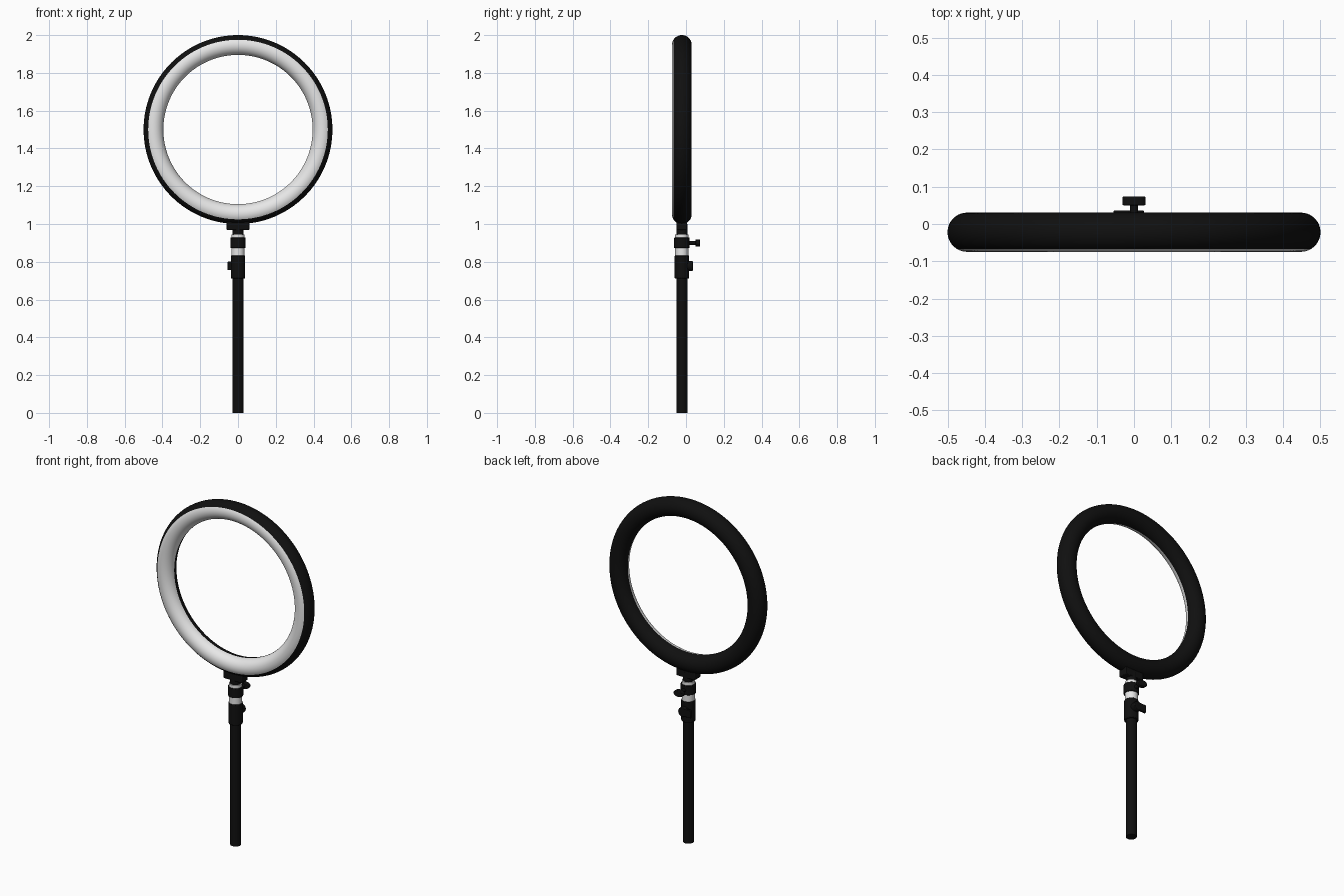
import bpy, math
from mathutils import Matrix, Vector

cube = bpy.data.objects.get("Cube")
if cube:
    bpy.data.objects.remove(cube, do_unlink=True)

AXIS_Y = -0.022   # depth of the pole and ring centre


def material(name, value):
    m = bpy.data.materials.new(name)
    m.use_nodes = True
    colour = (value, value, value, 1)
    m.diffuse_color = colour
    m.node_tree.nodes["Principled BSDF"].inputs["Base Color"].default_value = colour
    return m


BLACK = material("matte black", 0.005)
WHITE = material("diffuser white", 0.8)


def finish(obj, name, mat, bevel=0.0):
    obj.name = name
    obj.data.materials.append(mat)
    bpy.ops.object.transform_apply(location=False, rotation=True, scale=True)
    if bevel:
        mod = obj.modifiers.new("soft edges", 'BEVEL')
        mod.width = bevel
        mod.segments = 2
    bpy.ops.object.shade_smooth_by_angle(angle=math.radians(35))
    return obj


def post(name, mat, radius, z0, z1, bevel=0.0):
    """Upright cylinder on the pole axis."""
    bpy.ops.mesh.primitive_cylinder_add(vertices=32, radius=radius, depth=z1 - z0,
                                        location=(0, AXIS_Y, (z0 + z1) / 2))
    return finish(bpy.context.object, name, mat, bevel)


def peg(name, mat, rx, rz, y0, y1, z, bevel=0.0):
    """Cylinder lying along y, with an elliptical section."""
    bpy.ops.mesh.primitive_cylinder_add(vertices=24, radius=1, depth=y1 - y0,
                                        location=(0, (y0 + y1) / 2, z),
                                        rotation=(math.pi / 2, 0, 0))
    bpy.context.object.scale = (rx, rz, 1)
    return finish(bpy.context.object, name, mat, bevel)


def box(name, mat, size, loc, bevel=0.0):
    bpy.ops.mesh.primitive_cube_add(size=1, location=loc)
    bpy.context.object.scale = size
    return finish(bpy.context.object, name, mat, bevel)


def ring_shell(name, mat, start, end, steps, major=0.4475, minor=0.0525, turns=128):
    """Arc of a tube section swept round the ring; 0 = outward, 90 = front."""
    verts, faces = [], []
    for i in range(turns):
        spin = Matrix.Rotation(2 * math.pi * i / turns, 3, 'Y')
        for j in range(steps + 1):
            a = math.radians(start + (end - start) * j / steps)
            verts.append(spin @ Vector((major + minor * math.cos(a), -minor * math.sin(a), 0)))
    row = steps + 1
    for i in range(turns):
        n = (i + 1) % turns
        for j in range(steps):
            faces.append((i * row + j, i * row + j + 1, n * row + j + 1, n * row + j))
    mesh = bpy.data.meshes.new(name)
    mesh.from_pydata(verts, [], faces)
    obj = bpy.data.objects.new(name, mesh)
    bpy.context.collection.objects.link(obj)
    obj.location = (0, AXIS_Y, 1.5)
    mesh.materials.append(mat)
    mesh.shade_smooth()
    return obj


# Ring lamp: white front diffuser and black housing
ring_shell("ring_diffuser", WHITE, 58, 176, 16)
ring_shell("ring_housing", BLACK, 176, 418, 30)

# Pole and clamp stack
post("pole", BLACK, 0.029, 0, 0.74)
post("lower_clamp", BLACK, 0.038, 0.711, 0.833, 0.003)
post("lower_sleeve", WHITE, 0.035, 0.825, 0.88)
post("upper_clamp", BLACK, 0.041, 0.873, 0.928, 0.003)
post("upper_sleeve", WHITE, 0.035, 0.92, 0.945)
post("neck", BLACK, 0.029, 0.94, 1.0)
box("ring_bracket", BLACK, (0.12, 0.056, 0.045), (0, AXIS_Y, 0.99), 0.004)

# Upper thumb screw
peg("upper_screw", BLACK, 0.011, 0.011, 0.0, 0.055, 0.9)
peg("upper_knob", BLACK, 0.031, 0.019, 0.05, 0.074, 0.9, 0.003)

# Lower thumb screw with one side wing
peg("lower_knob", BLACK, 0.027, 0.027, 0.0, 0.036, 0.778, 0.003)
box("lower_knob_wing", BLACK, (0.05, 0.014, 0.045), (-0.03, 0.029, 0.778), 0.003)
